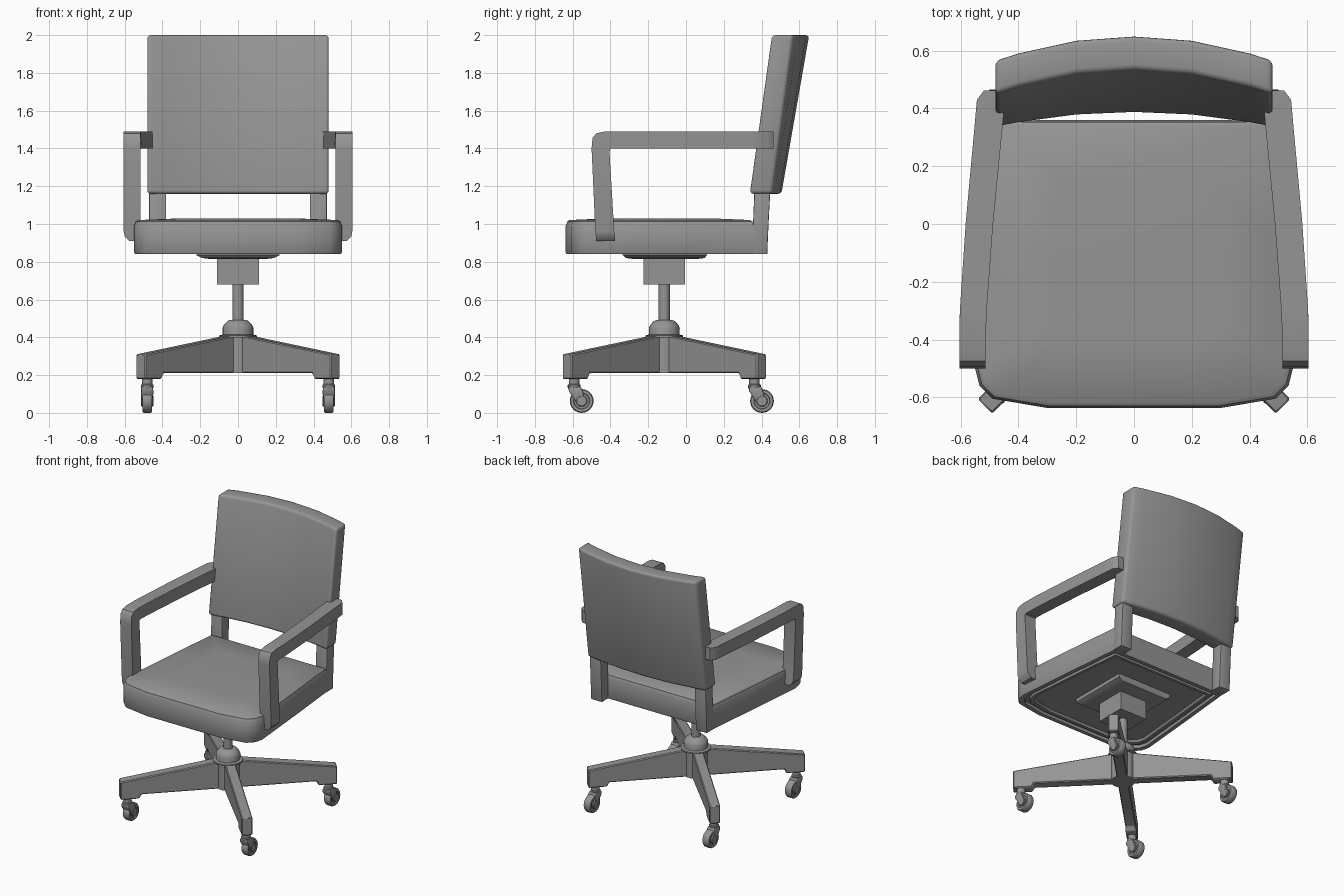
import bpy, bmesh, math
from mathutils import Matrix, Vector

if "Cube" in bpy.data.objects:
    bpy.data.objects.remove(bpy.data.objects["Cube"], do_unlink=True)

grey = bpy.data.materials.new("plain_grey")
grey.use_nodes = True
COLOR = (0.3, 0.3, 0.3, 1)
grey.diffuse_color = COLOR
grey.node_tree.nodes["Principled BSDF"].inputs["Base Color"].default_value = COLOR


def loft(name, rings, bevel=0, matrix=None, segments=2):
    """Skin a list of equal-length point rings and cap both ends."""
    bm = bmesh.new()
    rows = [[bm.verts.new(p) for p in ring] for ring in rings]
    n = len(rows[0])
    for a, b in zip(rows, rows[1:]):
        for i in range(n):
            j = (i + 1) % n
            bm.faces.new((a[i], a[j], b[j], b[i]))
    bm.faces.new(rows[0])
    bm.faces.new(rows[-1])
    if matrix:
        bm.transform(matrix)
    bmesh.ops.recalc_face_normals(bm, faces=bm.faces)
    mesh = bpy.data.meshes.new(name)
    bm.to_mesh(mesh)
    bm.free()
    mesh.materials.append(grey)
    ob = bpy.data.objects.new(name, mesh)
    bpy.context.collection.objects.link(ob)
    bpy.ops.object.select_all(action='DESELECT')
    ob.select_set(True)
    bpy.context.view_layer.objects.active = ob
    if bevel:
        mod = ob.modifiers.new("Bevel", 'BEVEL')
        mod.width = bevel
        mod.segments = segments
        mod.limit_method = 'ANGLE'
        mod.angle_limit = math.radians(40)
        bpy.ops.object.modifier_apply(modifier=mod.name)
    bpy.ops.object.shade_smooth_by_angle(angle=math.radians(35))
    return ob


def rect(x0, x1, y0, y1, z):
    return [(x0, y0, z), (x1, y0, z), (x1, y1, z), (x0, y1, z)]


def turned(name, profile, matrix, sides=24):
    """Round part from (radius, height) pairs."""
    rings = [[(r * math.cos(2 * math.pi * i / sides), r * math.sin(2 * math.pi * i / sides), z)
              for i in range(sides)] for r, z in profile]
    return loft(name, rings, 0, matrix)


BASE_Y = -0.115
centre = Matrix.Translation((0, BASE_Y, 0))

# Seat cushion: tapered plan with bowed front, crowned top, recessed underside
half = [(0.3, -0.637), (0.49, -0.605), (0.535, -0.56), (0.55, -0.5), (0.51, -0.05), (0.47, 0.36)]
plan = half + [(-x, y) for x, y in reversed(half)]
layers = [(0.82, 0.86), (0.84, 0.845), (0.88, 0.845), (0.89, 0.86), (0.93, 0.86), (0.935, 0.84),
          (0.99, 0.84), (1, 0.85), (1, 0.99), (0.99, 1.0), (0.985, 1.012), (0.96, 1.021), (0.55, 1.03)]
loft("seat", [[(x * s, -0.14 + (y + 0.14) * s, z) for x, y in plan] for s, z in layers])

# Backrest: curved and leaning slab, skinned from side to side
rings = []
for x in (-0.48, -0.4, -0.2, 0, 0.2, 0.4, 0.48):
    bend = (x / 0.48) ** 2
    low, high = 0.385 - 0.05 * bend, 0.535 - 0.085 * bend
    rings.append([(x, low, 1.16), (x, low + 0.12, 1.16), (x, high + 0.117, 2.0), (x, high, 2.0)])
loft("backrest", rings, 0.018, None, 3)

# Armrests: (inner y, inner z, outer y, outer z, inner x, outer x) along the path
arm = [(-0.375, 0.91, -0.475, 0.91, 0.515, 0.575), (-0.375, 0.935, -0.477, 0.935, 0.515, 0.6),
       (-0.38, 0.96, -0.48, 0.96, 0.515, 0.605), (-0.405, 1.38, -0.5, 1.4, 0.515, 0.605),
       (-0.402, 1.395, -0.495, 1.455, 0.515, 0.605), (-0.395, 1.4, -0.475, 1.48, 0.515, 0.605),
       (-0.385, 1.4, -0.43, 1.49, 0.515, 0.605), (-0.3, 1.4, -0.3, 1.49, 0.51, 0.603),
       (0, 1.4, 0, 1.49, 0.488, 0.583), (0.34, 1.4, 0.34, 1.49, 0.455, 0.552),
       (0.43, 1.4, 0.43, 1.49, 0.448, 0.544), (0.462, 1.4, 0.462, 1.49, 0.446, 0.52)]
for label, side in (("left", 1), ("right", -1)):
    loft(label + "_armrest", [[(side * xi, yi, zi), (side * xo, yi, zi),
                               (side * xo, yo, zo), (side * xi, yo, zo)]
                              for yi, zi, yo, zo, xi, xo in arm])
    # Posts joining seat and backrest
    x0, x1 = sorted((side * 0.38, side * 0.47))
    loft(label + "_back_post", [rect(x0, x1, 0.345, 0.43, 0.84), rect(x0, x1, 0.355, 0.437, 1.0),
                                rect(x0, x1, 0.365, 0.45, 1.25)], 0.005)

# Mounting plate and mechanism box under the seat
loft("mounting_plate", [rect(-0.15, 0.15, -0.28, 0.06, 0.815), rect(-0.19, 0.19, -0.32, 0.1, 0.82),
                        rect(-0.22, 0.22, -0.335, 0.11, 0.835), rect(-0.22, 0.22, -0.335, 0.11, 0.865)])
loft("tilt_box", [rect(-0.11, 0.11, -0.225, -0.005, z) for z in (0.68, 0.83)])

# Column, hub dome and hub core
turned("column", [(0.03, 0.45), (0.03, 0.7)], centre)
turned("hub_dome", [(0.08, 0.39), (0.082, 0.45), (0.075, 0.465), (0.055, 0.487), (0.04, 0.492)], centre)
turned("hub_core", [(0.08, 0.21), (0.08, 0.4), (0.1, 0.4), (0.1, 0.41), (0.08, 0.415)], centre)

# Four diagonal legs, each with a caster
for k in range(4):
    angle = math.radians(45 + 90 * k)
    spin = centre @ Matrix.Rotation(angle, 4, 'Z')
    profile = [(0, 0.21), (0.59, 0.21), (0.605, 0.18), (0.73, 0.18), (0.73, 0.31), (0.08, 0.407), (0, 0.407)]
    loft(f"leg_{k + 1}", [[(r, w, z) for r, z in profile] for w in (-0.036, 0.036)], 0.006, spin, 1)

    spot = Vector((0.68 * math.cos(angle), BASE_Y + 0.675 * math.sin(angle), 0))
    place = Matrix.Translation(spot)
    turned(f"caster_stem_{k + 1}", [(0.026, 0.12), (0.034, 0.135), (0.034, 0.148), (0.028, 0.152), (0.028, 0.19)],
           place, 16)
    loft(f"caster_fork_{k + 1}", [rect(-0.03, 0.03, -0.03, 0.035, 0.14), rect(-0.033, 0.033, -0.028, 0.045, 0.115),
                                  rect(-0.03, 0.03, 0.015, 0.062, 0.05)], 0.006, place)
    axle = place @ Matrix.Translation((0, 0.04, 0.063)) @ Matrix.Rotation(math.pi / 2, 4, 'Y')
    turned(f"caster_wheel_{k + 1}", [(0.04, -0.02), (0.043, -0.026), (0.058, -0.026), (0.063, -0.018),
                                     (0.063, 0.018), (0.058, 0.026), (0.043, 0.026), (0.04, 0.02)], axle)
    turned(f"caster_hub_{k + 1}", [(0.026, -0.033), (0.03, -0.028), (0.03, 0.028), (0.026, 0.033)], axle, 16)
